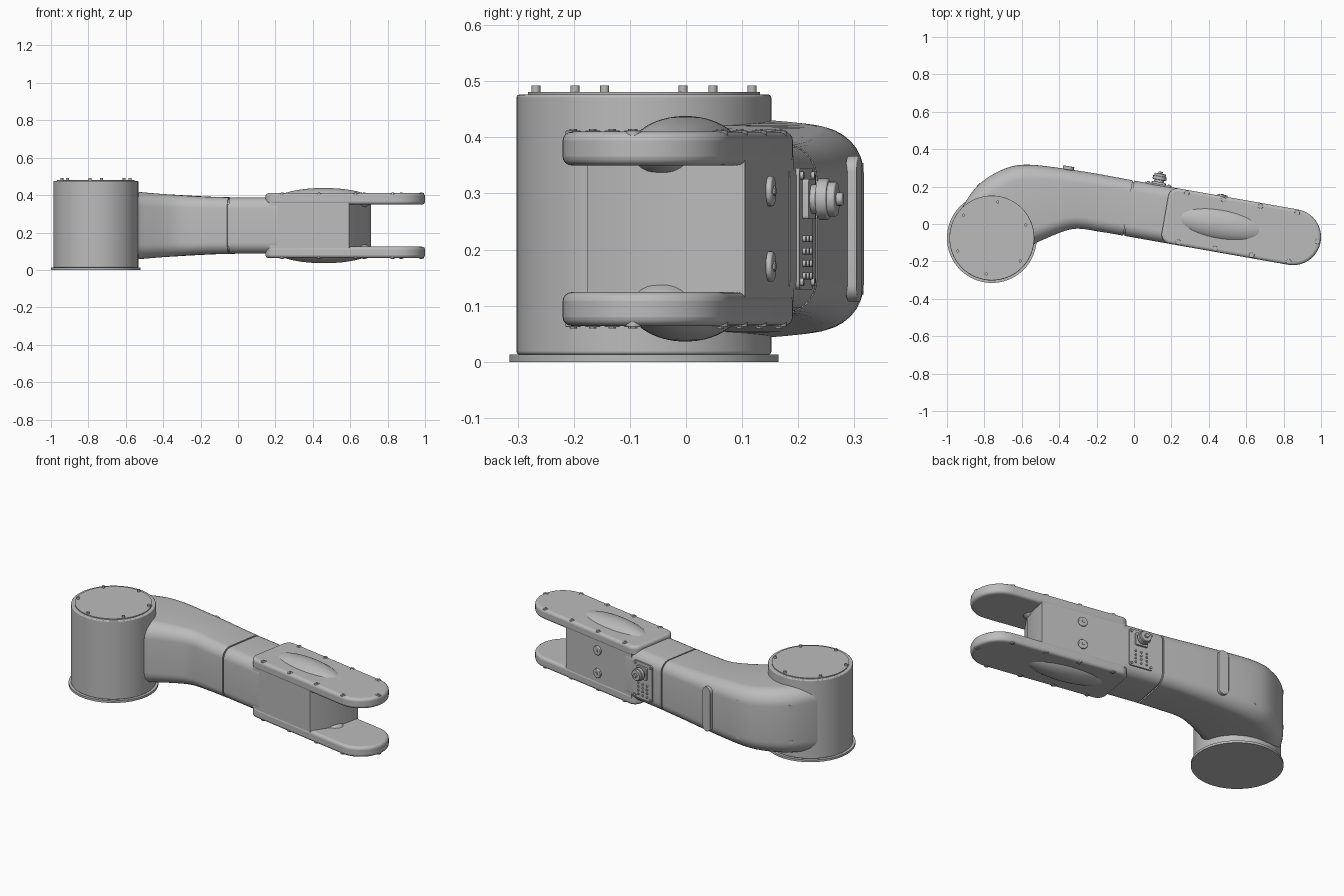
import bpy, bmesh, math
from mathutils import Matrix, Vector

if "Cube" in bpy.data.objects:
    bpy.data.objects.remove(bpy.data.objects["Cube"], do_unlink=True)

grey = bpy.data.materials.new("cast_grey")
grey.use_nodes = True
grey.diffuse_color = (0.5, 0.5, 0.5, 1)
grey.node_tree.nodes["Principled BSDF"].inputs["Base Color"].default_value = (0.5, 0.5, 0.5, 1)

MID = 0.237                                     # height of the arm axis
ARM = Matrix.Translation((0.85, -0.07, MID)) @ Matrix.Rotation(math.radians(-10), 4, 'Z')
BASE = Matrix.Translation((-0.76, -0.075, 0))
BACK = Matrix.Rotation(math.radians(-90), 4, 'X')   # local z turned to the arm's back


def finish(bm, name, matrix=Matrix(), bevel=0.0):
    bmesh.ops.recalc_face_normals(bm, faces=bm.faces)
    mesh = bpy.data.meshes.new(name)
    bm.to_mesh(mesh)
    bm.free()
    ob = bpy.data.objects.new(name, mesh)
    bpy.context.collection.objects.link(ob)
    ob.matrix_world = matrix
    mesh.materials.append(grey)
    if bevel:
        mod = ob.modifiers.new("rounding", 'BEVEL')
        mod.width, mod.segments, mod.limit_method = bevel, 4, 'ANGLE'
        mod.angle_limit = math.radians(40)
    bpy.ops.object.select_all(action='DESELECT')
    ob.select_set(True)
    bpy.context.view_layer.objects.active = ob
    bpy.ops.object.shade_smooth_by_angle(angle=math.radians(32))
    return ob


def disc(name, matrix, radius, z0, z1, sides=20, bevel=0.0):
    bm = bmesh.new()
    bmesh.ops.create_cone(bm, cap_ends=True, segments=sides, radius1=radius, radius2=radius,
                          depth=z1 - z0, matrix=Matrix.Translation((0, 0, (z0 + z1) / 2)))
    return finish(bm, name, matrix, bevel)


def prism(name, matrix, outline, z0, z1, bevel=0.0):
    bm = bmesh.new()
    face = bm.faces.new([bm.verts.new((x, y, z0)) for x, y in outline])
    ext = bmesh.ops.extrude_face_region(bm, geom=[face])
    tops = [v for v in ext["geom"] if isinstance(v, bmesh.types.BMVert)]
    bmesh.ops.translate(bm, vec=(0, 0, z1 - z0), verts=tops)
    return finish(bm, name, matrix, bevel)


def rounded_rect(w, h, r, steps=8):
    pts = []
    for k, (sx, sy) in enumerate([(1, 1), (-1, 1), (-1, -1), (1, -1)]):
        for i in range(steps + 1):
            a = math.pi / 2 * (k + i / steps)
            pts.append((sx * (w - r) + r * math.cos(a), sy * (h - r) + r * math.sin(a)))
    return pts


def loft(name, stations):
    """Rounded-rectangle tube; station = front x, y, back x, y, half height, corner radius."""
    bm = bmesh.new()
    rings = []
    for fx, fy, bx, by, h, r in stations:
        f, b = Vector((fx, fy, MID)), Vector((bx, by, MID))
        side, c = (b - f).normalized(), (f + b) / 2
        rings.append([bm.verts.new(c + side * p + Vector((0, 0, q)))
                      for p, q in rounded_rect((b - f).length / 2, h, r)])
    for r0, r1 in zip(rings, rings[1:]):
        for i in range(len(r0)):
            j = (i + 1) % len(r0)
            bm.faces.new((r0[i], r0[j], r1[j], r1[i]))
    bm.faces.new(rings[0])
    bm.faces.new(rings[-1])
    return finish(bm, name)


def smooth_path(keys, steps=6):
    out = []
    for i in range(len(keys) - 1):
        p0, p1, p2 = keys[max(i - 1, 0)], keys[i], keys[i + 1]
        p3 = keys[min(i + 2, len(keys) - 1)]
        for s in range(steps):
            t = s / steps
            out.append([b + t * (c - a) / 2 + t * t * (a - 2.5 * b + 2 * c - d / 2)
                        + t ** 3 * (1.5 * (b - c) + (d - a) / 2)
                        for a, b, c, d in zip(p0, p1, p2, p3)])
    return out + [list(keys[-1])]


def arm_station(u, w, h, r):
    f, b = ARM @ Vector((u, -w, 0)), ARM @ Vector((u, w, 0))
    return (f.x, f.y, b.x, b.y, h, r)


# Base drum with flange, lid and lid bolts
disc("base_flange", BASE, 0.24, 0, 0.013, 96)
disc("base_drum", BASE, 0.227, 0.013, 0.476, 96, 0.005)
disc("base_lid", BASE, 0.207, 0.47, 0.481, 96)
for k in range(6):
    a = math.radians(21 + 60 * k)
    spot = Matrix.Translation((0.195 * math.cos(a), 0.195 * math.sin(a), 0))
    disc("lid_bolt", BASE @ spot, 0.008, 0.478, 0.492, 16)

# Elbow sweeping from the straight arm into the drum
elbow = [arm_station(-0.896, 0.15, 0.151, 0.06),
         arm_station(-1.02, 0.151, 0.154, 0.062),
         (-0.33, -0.027, -0.30, 0.285, 0.163, 0.068),
         (-0.50, -0.09, -0.56, 0.317, 0.178, 0.08),
         (-0.56, -0.12, -0.70, 0.292, 0.187, 0.085),
         (-0.64, -0.12, -0.83, 0.21, 0.194, 0.085),
         (-0.69, -0.11, -0.92, 0.085, 0.196, 0.08),
         (-0.70, -0.12, -0.94, 0.0, 0.195, 0.08)]
loft("elbow", smooth_path(elbow))

# Straight forearm tube with a narrow joint groove
loft("joint_core", [arm_station(-0.91, 0.143, 0.143, 0.055), arm_station(-0.87, 0.143, 0.143, 0.055)])
loft("forearm", [arm_station(-0.888, 0.15, 0.15, 0.06), arm_station(-0.62, 0.15, 0.15, 0.06)])

# Fork body with an angled inner face
body = [(-0.665, -0.148), (-0.234, -0.148), (-0.171, -0.01), (-0.167, 0.148), (-0.665, 0.148)]
prism("fork_body", ARM, body, -0.13, 0.13)

# Fork plates: round nose, softened heel corners
R = 0.15
plate = [(R * math.cos(a), R * math.sin(a))
         for a in [math.pi * (i / 32 - 0.5) for i in range(33)]]
for sy in (1, -1):
    heel = []
    for i in range(9):
        a = math.pi / 2 * i / 8
        heel.append((-0.645 - 0.05 * math.sin(a), sy * (0.10 + 0.05 * math.cos(a))))
    plate += heel if sy == 1 else heel[::-1]

bolt_spots = [(-0.2 * k, s * 0.133) for k in range(4) for s in (1, -1)] + [(0.133, 0)]
for side, label in ((1, "upper"), (-1, "lower")):
    z0, z1 = sorted((side * 0.113, side * 0.173))
    prism(label + "_fork_plate", ARM, plate, z0, z1, 0.016)
    # shallow oval bulge
    bm = bmesh.new()
    bmesh.ops.create_uvsphere(bm, u_segments=48, v_segments=32, radius=1)
    bmesh.ops.scale(bm, vec=(0.262, 0.093, 0.067), verts=bm.verts)
    finish(bm, label + "_bulge", ARM @ Matrix.Translation((-0.396, 0, side * 0.134)))
    for u, v in bolt_spots:
        spot = ARM @ Matrix.Translation((u, v, 0))
        b0, b1 = sorted((side * 0.16, side * 0.175))
        disc(label + "_plate_bolt", spot, 0.014, b0, b1, 20, 0.002)
        b0, b1 = sorted((side * 0.17, side * 0.178))
        disc(label + "_plate_bolt_head", spot, 0.007, b0, b1, 6)


def on_back(u, v, z):
    return ARM @ Matrix.Translation((u, v, z)) @ BACK


# Two round plugs on the back of the fork body
for z in (0.067, -0.067):
    disc("body_plug", on_back(-0.41, 0.146, z), 0.027, 0, 0.012, 32, 0.004)
    disc("body_plug_centre", on_back(-0.41, 0.146, z), 0.009, 0, 0.015, 6)

# Connector panel, its screws, socket and small indicators
prism("connector_panel", on_back(-0.757, 0.146, 0), rounded_rect(0.07, 0.108, 0.012), 0, 0.009)
for su in (1, -1):
    for z in (0.095, -0.095):
        disc("panel_screw", on_back(-0.757 + su * 0.057, 0.15, z), 0.007, 0, 0.011, 14)
prism("socket_flange", on_back(-0.757, 0.15, 0.053), rounded_rect(0.036, 0.036, 0.006), 0, 0.016)
for r, d0, d1, n in ((0.026, 0.01, 0.03, 32), (0.037, 0.027, 0.047, 12),
                     (0.031, 0.045, 0.061, 32), (0.012, 0.06, 0.072, 16)):
    disc("socket_ring", on_back(-0.757, 0.15, 0.053), r, d0, d1, n, 0.003)
for row in range(4):
    for col in range(3):
        disc("indicator", on_back(-0.79 + col * 0.033, 0.15, -0.018 - row * 0.022), 0.006, 0, 0.011, 12)

# Oval raised boss on the back of the elbow
prism("elbow_boss", on_back(-1.246, 0.145, 0), rounded_rect(0.03, 0.13, 0.0299), 0, 0.02, 0.006)

# Bolts around the elbow's back cover
for x, y, turn in ((-0.56, 0.312, 0), (-0.83, 0.207, 45)):
    for z in (0.105, -0.105):
        m = Matrix.Translation((x, y, MID + z)) @ Matrix.Rotation(math.radians(turn), 4, 'Z') @ BACK
        disc("cover_bolt", m, 0.012, -0.02, 0.004, 18)
